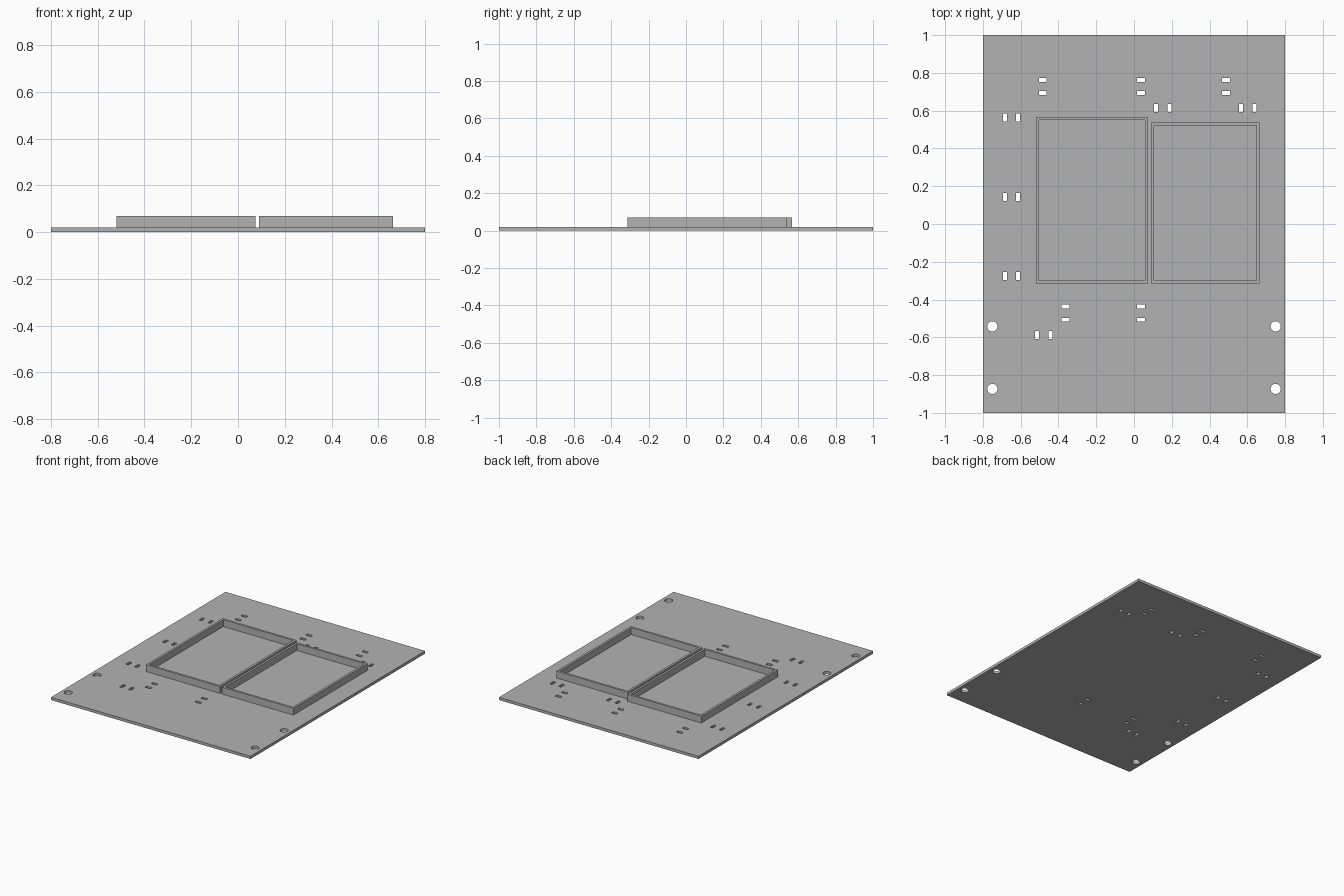
import bpy
from math import cos, sin, tau

if "Cube" in bpy.data.objects:
    bpy.data.objects.remove(bpy.data.objects["Cube"])

GREY = (0.45, 0.45, 0.45, 1)
grey = bpy.data.materials.new("plain_grey")
grey.use_nodes = True
grey.diffuse_color = GREY
grey.node_tree.nodes["Principled BSDF"].inputs["Base Color"].default_value = GREY


def rect(x0, x1, y0, y1):
    return [(x0, y0), (x1, y0), (x1, y1), (x0, y1)]


def slot(x, y, w, h):
    return rect(x - w / 2, x + w / 2, y - h / 2, y + h / 2)


def circle(x, y, r, n=32):
    return [(x + r * cos(tau * i / n), y + r * sin(tau * i / n)) for i in range(n)]


def slab(name, outlines, z0, z1):
    """Extrude a filled outline; the outlines after the first are openings."""
    curve = bpy.data.curves.new(name, "CURVE")
    curve.dimensions = "2D"
    curve.fill_mode = "BOTH"
    curve.extrude = (z1 - z0) / 2
    for pts in outlines:
        spline = curve.splines.new("POLY")
        spline.points.add(len(pts) - 1)
        for p, (x, y) in zip(spline.points, pts):
            p.co = (x, y, 0, 1)
        spline.use_cyclic_u = True
    curve.materials.append(grey)
    obj = bpy.data.objects.new(name, curve)
    obj.location.z = (z0 + z1) / 2
    bpy.context.collection.objects.link(obj)
    bpy.ops.object.select_all(action="DESELECT")
    obj.select_set(True)
    bpy.context.view_layer.objects.active = obj
    bpy.ops.object.convert(target="MESH")
    bpy.ops.object.shade_flat()


PLATE_TOP, FRAME_TOP, WALL = 0.02, 0.07, 0.016
LONG, SHORT, GAP = 0.042, 0.021, 0.035

# Openings in the base plate: corner screw holes and pairs of slots
openings = [circle(x, y, 0.027) for x in (-0.75, 0.75) for y in (-0.542, -0.873)]
stacked = [(-0.483, 0.728), (0.037, 0.728), (0.487, 0.728),
           (-0.363, -0.472), (0.037, -0.472)]
side_by_side = [(0.152, 0.615), (0.602, 0.615), (-0.648, 0.563),
                (-0.648, 0.143), (-0.648, -0.275), (-0.478, -0.587)]
for s in (-GAP, GAP):
    openings += [slot(x, y + s, LONG, SHORT) for x, y in stacked]
    openings += [slot(x + s, y, SHORT, LONG) for x, y in side_by_side]

slab("base_plate", [rect(-0.8, 0.8, -1, 1)] + openings, 0, PLATE_TOP)

# Two open rectangular frames standing on the plate
for name, x0, x1, y0, y1 in (("large_frame", -0.519, 0.074, -0.314, 0.566),
                             ("small_frame", 0.09, 0.664, -0.314, 0.538)):
    inner = rect(x0 + WALL, x1 - WALL, y0 + WALL, y1 - WALL)
    slab(name, [rect(x0, x1, y0, y1), inner], PLATE_TOP, FRAME_TOP)
